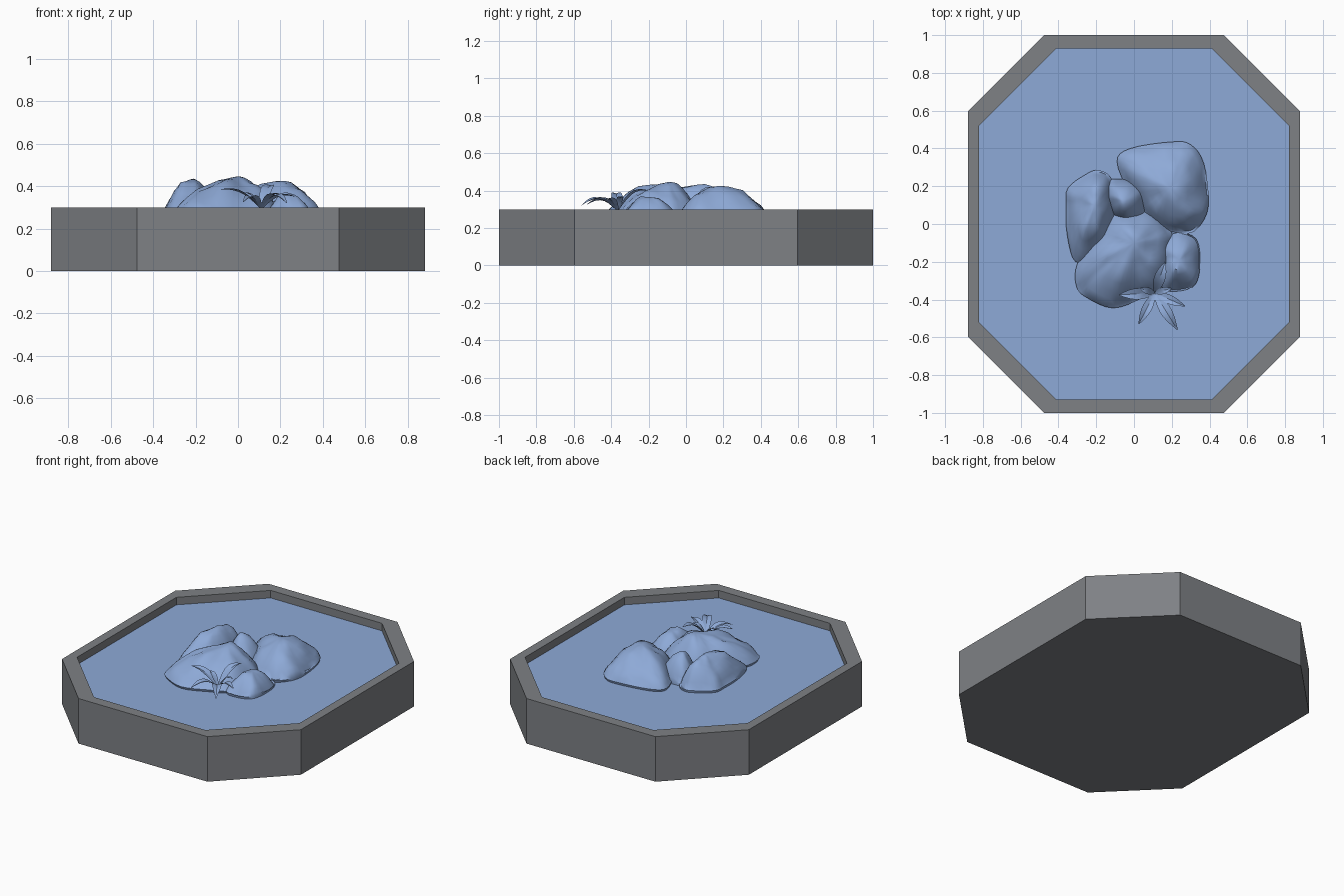
import bpy, bmesh, math
from mathutils import Vector, noise

if "Cube" in bpy.data.objects:
    bpy.data.objects.remove(bpy.data.objects["Cube"])

WATER_Z, RIM_Z = 0.25, 0.30


def material(name, rgb):
    m = bpy.data.materials.new(name)
    m.diffuse_color = (*rgb, 1)
    m.use_nodes = True
    m.node_tree.nodes["Principled BSDF"].inputs["Base Color"].default_value = m.diffuse_color
    return m


STONE = material("grey stone", (0.21, 0.22, 0.235))
BLUE = material("soft blue", (0.27, 0.40, 0.68))


def finish(name, bm, mat, smooth=None):
    bmesh.ops.recalc_face_normals(bm, faces=bm.faces)
    me = bpy.data.meshes.new(name)
    bm.to_mesh(me)
    bm.free()
    me.materials.append(mat)
    ob = bpy.data.objects.new(name, me)
    bpy.context.collection.objects.link(ob)
    if smooth:
        bpy.ops.object.select_all(action='DESELECT')
        ob.select_set(True)
        bpy.context.view_layer.objects.active = ob
        bpy.ops.object.shade_smooth_by_angle(angle=math.radians(smooth))
    return ob


def octagon(bm, x, y, cx, cy, z):
    pts = [(cx, y), (x, cy), (x, -cy), (cx, -y), (-cx, -y), (-x, -cy), (-x, cy), (-cx, y)]
    return [bm.verts.new((a, b, z)) for a, b in pts]


def bridge(bm, r1, r2):
    n = len(r1)
    for i in range(n):
        bm.faces.new((r1[i], r1[(i + 1) % n], r2[(i + 1) % n], r2[i]))


OUT, INN = (0.88, 1.0, 0.475, 0.595), (0.82, 0.93, 0.41, 0.522)

# octagonal basin: floor, outer wall, rim, inner wall
bm = bmesh.new()
rings = [octagon(bm, *OUT, 0), octagon(bm, *OUT, RIM_Z),
         octagon(bm, *INN, RIM_Z), octagon(bm, *INN, WATER_Z - 0.01)]
bm.faces.new(rings[0])
for a, b in zip(rings, rings[1:]):
    bridge(bm, a, b)
bm.faces.new(rings[-1])
finish("basin", bm, STONE)

# water surface
bm = bmesh.new()
bm.faces.new(octagon(bm, *INN, WATER_Z))
ob = finish("water", bm, BLUE)
if ob.data.polygons[0].normal.z < 0:
    ob.data.flip_normals()


def smooth_loop(pts, steps=4):
    """Closed Catmull-Rom curve through the outline points."""
    p, out = [Vector(q) for q in pts], []
    n = len(p)
    for i in range(n):
        a, b, c, d = p[i - 1], p[i], p[(i + 1) % n], p[(i + 2) % n]
        for k in range(steps):
            t = k / steps
            out.append(0.5 * (2 * b + (c - a) * t + (2 * a - 5 * b + 4 * c - d) * t * t
                              + (3 * b - a - 3 * c + d) * t ** 3))
    return out


def rock(name, peak, outline, seed):
    """Lumpy dome from a ground outline up to a peak."""
    bm = bmesh.new()
    px, py, pz = peak
    loop, h = smooth_loop(outline), pz - WATER_Z
    c = Vector((px, py))

    def ring(f, z=None):
        vs = []
        for q in loop:
            v = c.lerp(q, f)
            p = Vector((v.x, v.y, seed * 3.1))
            bump = noise.noise(p * 9) * 0.030 + noise.noise(p * 24) * 0.010
            zz = WATER_Z + h * (1 - f ** 1.7) ** 0.72 + bump * min(1, 2.5 * f) if z is None else z
            vs.append(bm.verts.new((v.x, v.y, zz)))
        return vs

    rs = [ring(0.94, WATER_Z - 0.03), ring(1.0, WATER_Z + 0.015)]
    rs += [ring(f) for f in (0.95, 0.87, 0.76, 0.62, 0.46, 0.3, 0.15)]
    for a, b in zip(rs, rs[1:]):
        bridge(bm, a, b)
    top = bm.verts.new((px, py, pz))
    n = len(loop)
    for i in range(n):
        bm.faces.new((rs[-1][i], rs[-1][(i + 1) % n], top))
    bm.faces.new(rs[0])
    finish(name, bm, BLUE, 38)


# rocks
rock("rock_back_right", (0.19, 0.19, 0.425),
     [(-0.09, 0.33), (-0.02, 0.40), (0.20, 0.435), (0.30, 0.42), (0.37, 0.32),
      (0.395, 0.10), (0.34, -0.02), (0.26, -0.05), (0.10, 0.0), (-0.02, 0.16)], 1)
rock("rock_front", (0.0, -0.10, 0.445),
     [(0.19, -0.03), (0.20, -0.12), (0.17, -0.32), (0.05, -0.39), (-0.11, -0.445),
      (-0.25, -0.39), (-0.305, -0.33), (-0.30, -0.21), (-0.19, -0.04), (-0.10, 0.06),
      (0.06, 0.07)], 2)
rock("rock_left", (-0.21, 0.10, 0.435),
     [(-0.36, 0.10), (-0.35, 0.19), (-0.26, 0.26), (-0.19, 0.285), (-0.12, 0.24),
      (-0.10, 0.08), (-0.13, -0.06), (-0.20, -0.17), (-0.31, -0.20), (-0.355, -0.05)], 3)
rock("rock_middle", (-0.06, 0.12, 0.42),
     [(-0.17, 0.17), (-0.13, 0.235), (0.0, 0.225), (0.07, 0.16), (0.06, 0.05),
      (-0.03, 0.0), (-0.12, 0.06)], 4)
rock("rock_right", (0.24, -0.19, 0.365),
     [(0.15, -0.10), (0.23, -0.045), (0.33, -0.08), (0.35, -0.21), (0.325, -0.32),
      (0.24, -0.355), (0.15, -0.34), (0.13, -0.21)], 5)

# leafy plant: pointed, folded, arching blades
bm = bmesh.new()
ROOT = Vector((0.11, -0.365, 0.29))
for tip, lift, w in [((0.025, -0.53, 0.325), 0.04, 0.026), ((0.23, -0.56, 0.32), 0.05, 0.03),
                     ((0.27, -0.435, 0.35), 0.03, 0.024), ((-0.08, -0.375, 0.385), 0.03, 0.03),
                     ((0.165, -0.20, 0.40), 0.04, 0.03), ((0.20, -0.34, 0.36), 0.03, 0.018),
                     ((0.03, -0.34, 0.37), 0.02, 0.018)]:
    tip = Vector(tip)
    d = tip - ROOT
    side = Vector((-d.y, d.x, 0)).normalized()
    prev = None
    for k in range(8):
        t = k / 7
        p = ROOT + d * t + Vector((0, 0, lift * math.sin(math.pi * t)))
        s = side * max(0.002, w * math.sin(math.pi * (0.06 + 0.94 * t)) ** 0.9 if t < 1 else 0.002)
        up = Vector((0, 0, s.length * 0.35))
        row = [bm.verts.new(q) for q in (p - s + up, p, p + s + up)]
        if prev:
            for i in range(2):
                bm.faces.new((prev[i], row[i], row[i + 1], prev[i + 1]))
        prev = row
finish("plant_leaves", bm, BLUE, 30)
